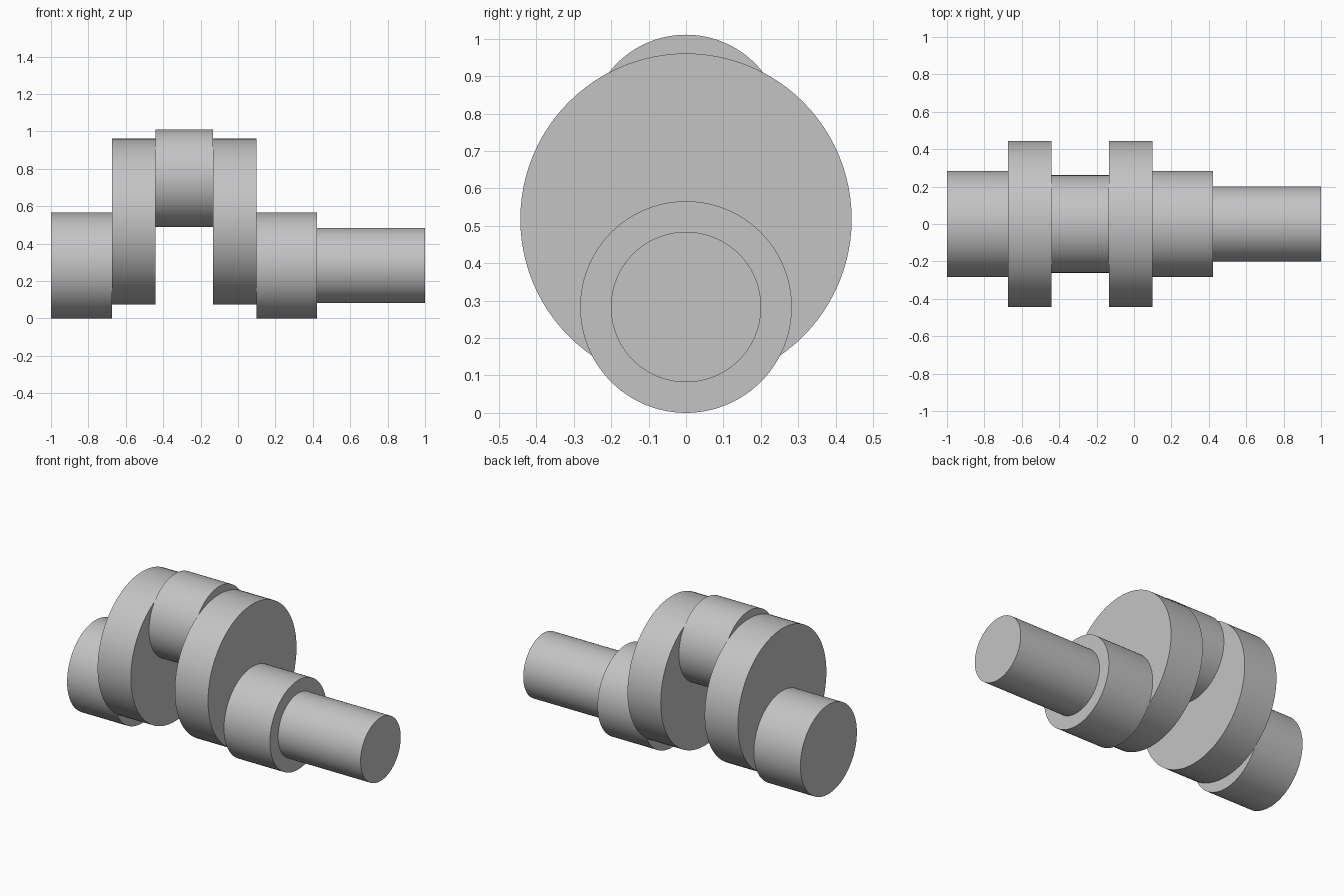
import bpy
import math

if "Cube" in bpy.data.objects:
    bpy.data.objects.remove(bpy.data.objects["Cube"])

# One plain steel colour for the whole crankshaft
steel = bpy.data.materials.new("steel_grey")
steel.diffuse_color = (0.55, 0.55, 0.56, 1.0)
steel.use_nodes = True
steel.node_tree.nodes["Principled BSDF"].inputs["Base Color"].default_value = steel.diffuse_color


def disc(name, x0, x1, z, radius):
    """Solid round section along the x axis from x0 to x1."""
    bpy.ops.mesh.primitive_cylinder_add(
        vertices=96, radius=radius, depth=x1 - x0,
        location=((x0 + x1) / 2, 0, z), rotation=(0, math.pi / 2, 0))
    ob = bpy.context.object
    ob.name = name
    ob.data.materials.append(steel)
    bpy.ops.object.transform_apply(location=False, rotation=True, scale=True)
    bpy.ops.object.shade_smooth_by_angle(angle=math.radians(30))
    return ob


AXIS_Z = 0.283   # main rotation axis
WEB_Z = 0.518    # centre of the eccentric webs
PIN_Z = 0.75     # centre of the crank pin

# Main journals and output shaft
disc("left_journal", -1.0, -0.674, AXIS_Z, 0.283)
disc("right_journal", 0.10, 0.422, AXIS_Z, 0.283)
disc("output_shaft", 0.422, 1.0, AXIS_Z, 0.201)

# Round crank webs
disc("left_web", -0.674, -0.441, WEB_Z, 0.443)
disc("right_web", -0.133, 0.10, WEB_Z, 0.443)

# Crank pin between the webs
disc("crank_pin", -0.441, -0.133, PIN_Z, 0.261)
